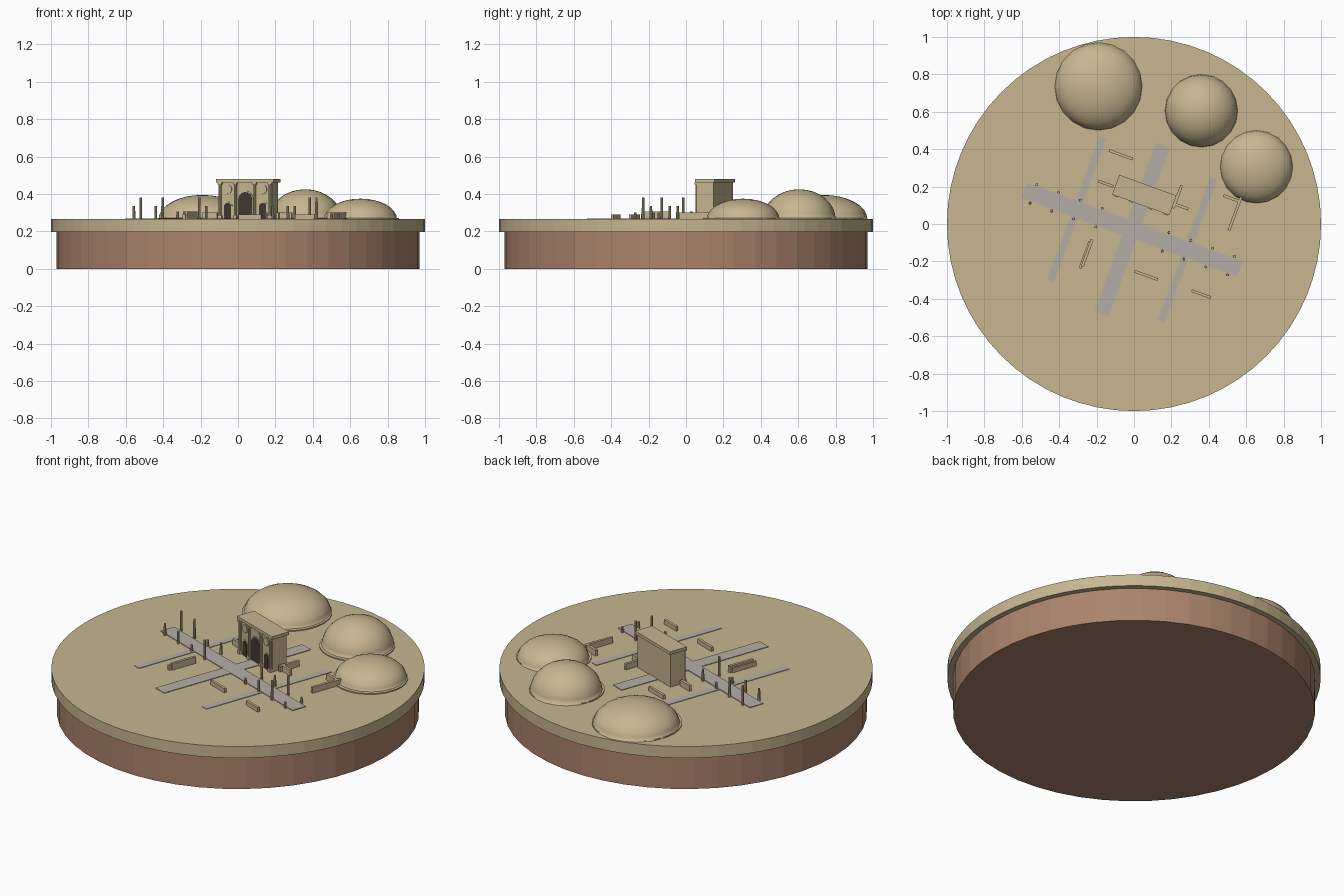
import bpy, bmesh, math
from mathutils import Matrix, Vector

if "Cube" in bpy.data.objects:
    bpy.data.objects.remove(bpy.data.objects["Cube"])

TILT = math.radians(-20)
GROUND = 0.265
TOWN = Vector((-0.01, -0.03, 0))
GATE = Vector((0.055, 0.155, 0))


def material(name, rgb):
    m = bpy.data.materials.new(name)
    m.use_nodes = True
    m.diffuse_color = (*rgb, 1)
    m.node_tree.nodes["Principled BSDF"].inputs["Base Color"].default_value = (*rgb, 1)
    return m


SAND = material("sand", (0.57, 0.47, 0.28))
EARTH = material("earth", (0.41, 0.23, 0.15))
PAVING = material("paving", (0.46, 0.42, 0.38))
STONE = material("stone", (0.56, 0.46, 0.28))
SHADE = material("dark_opening", (0.05, 0.04, 0.03))


def finish(name, bm, mat, loc=(0, 0, 0), rot=0):
    me = bpy.data.meshes.new(name)
    bmesh.ops.recalc_face_normals(bm, faces=bm.faces)
    bm.to_mesh(me)
    bm.free()
    me.materials.append(mat)
    ob = bpy.data.objects.new(name, me)
    ob.location = loc
    ob.rotation_euler.z = rot
    bpy.context.collection.objects.link(ob)
    return ob


def cylinder(name, mat, r, z0, z1, loc=(0, 0), sides=8, r2=None):
    bm = bmesh.new()
    bmesh.ops.create_cone(bm, cap_ends=True, segments=sides, radius1=r,
                          radius2=r if r2 is None else r2, depth=z1 - z0)
    return finish(name, bm, mat, (loc[0], loc[1], (z0 + z1) / 2))


def box(name, mat, size, z0, loc, rot=TILT):
    bm = bmesh.new()
    bmesh.ops.create_cube(bm, size=1)
    bmesh.ops.scale(bm, vec=size, verts=bm.verts)
    return finish(name, bm, mat, (loc[0], loc[1], z0 + size[2] / 2), rot)


def local(origin, x, y):
    return origin + Matrix.Rotation(TILT, 3, "Z") @ Vector((x, y, 0))


def arch_plate(name, mat, x, width, top, y, thick):
    """Round-headed plate standing on the ground on the gate front."""
    r = width / 2
    pts = [(-r, GROUND), (r, GROUND)]
    pts += [(r * math.cos(a), top - r + r * math.sin(a))
            for a in (math.pi * i / 10 for i in range(11))]
    bm = bmesh.new()
    face = bm.faces.new([bm.verts.new((px, 0, pz)) for px, pz in pts])
    ext = bmesh.ops.extrude_face_region(bm, geom=[face])
    bmesh.ops.translate(bm, vec=(0, -thick, 0),
                        verts=[v for v in ext["geom"] if isinstance(v, bmesh.types.BMVert)])
    return finish(name, bm, mat, local(GATE, x, y), TILT)


# Round display base
cylinder("earth_base", EARTH, 0.97, 0, 0.2, sides=48)
cylinder("sand_slab", SAND, 1.0, 0.197, GROUND, sides=64)

# Smooth hills with a slightly wider foot
for i, (x, y, r, h) in enumerate([(-0.19, 0.735, 0.235, 0.13),
                                  (0.36, 0.605, 0.195, 0.16),
                                  (0.655, 0.305, 0.195, 0.11)]):
    bm = bmesh.new()
    bmesh.ops.create_uvsphere(bm, u_segments=20, v_segments=16, radius=1)
    bmesh.ops.bisect_plane(bm, geom=bm.verts[:] + bm.edges[:] + bm.faces[:],
                           plane_co=(0, 0, 0), plane_no=(0, 0, -1), clear_outer=True)
    bmesh.ops.scale(bm, vec=(r, r, h), verts=bm.verts)
    for f in bm.faces:
        f.smooth = True
    finish(f"hill_{i}", bm, SAND, (x, y, GROUND))
    cylinder(f"hill_foot_{i}", SAND, r + 0.008, GROUND - 0.01, GROUND + 0.006,
             (x + 0.004, y - 0.012), 24)

# Paved streets: one avenue and three crossings
ROAD = 0.006
box("main_avenue", PAVING, (1.23, 0.088, ROAD), GROUND - 0.002, TOWN)
box("cross_avenue", PAVING, (0.08, 0.96, ROAD), GROUND - 0.0025, TOWN)
for side, name in ((-1, "right_street"), (1, "left_street")):
    box(name, PAVING, (0.04, 0.82, ROAD), GROUND - 0.003, local(TOWN, side * 0.315, 0))

# Colonnade, with some shafts broken short
north = [0.115, 0.115, 0.04, 0.07, 0.07, 0.07, 0.115, 0.035]
south = [0.07, 0.07, 0.04, 0.115, 0.035, 0.07, 0.115, 0.035]
steps = [s * (0.19 + 0.124 * k) for s, order in ((-1, (3, 2, 1, 0)), (1, (0, 1, 2, 3)))
         for k in order]
for side, heights in ((1, north), (-1, south)):
    for i, (x, h) in enumerate(zip(steps, heights)):
        p = local(TOWN, x, side * 0.053)
        cylinder(f"street_column_{side}_{i}", STONE, 0.0075, GROUND, GROUND + h, p, 8, 0.0065)

# Monumental gate: body, cap and plinth
box("gate_body", STONE, (0.305, 0.092, 0.2), GROUND, GATE)
box("gate_cap", STONE, (0.325, 0.112, 0.018), 0.462, GATE)
FRONT = -0.046

# Dark openings inside raised surrounds
for x, width, top, name in ((0, 0.078, 0.41, "centre"), (-0.1, 0.04, 0.352, "right"),
                            (0.1, 0.04, 0.352, "left")):
    arch_plate(name + "_arch_surround", STONE, x, width + 0.014, top + 0.007, FRONT, 0.003)
    arch_plate(name + "_arch_opening", SHADE, x, width, top, FRONT, 0.005)

# Attached columns, capitals and round medallions
for i, x in enumerate((-0.142, -0.055, 0.055, 0.142)):
    p = local(GATE, x, FRONT - 0.005)
    cylinder(f"gate_column_{i}", STONE, 0.008, GROUND, 0.455, p, 10)
    box(f"gate_capital_{i}", STONE, (0.022, 0.02, 0.012), 0.45, p)
    box(f"gate_pedestal_{i}", STONE, (0.022, 0.02, 0.02), GROUND, p)
for x in (-0.1, 0.1):
    bm = bmesh.new()
    bmesh.ops.create_cone(bm, cap_ends=True, segments=16, radius1=0.024, radius2=0.024,
                          depth=0.008, matrix=Matrix.Rotation(math.pi / 2, 4, "X"))
    finish("medallion", bm, STONE, local(GATE, x, FRONT - 0.002) + Vector((0, 0, 0.425)), TILT)

# Low ruined walls: position, length, height, crosswise or not
walls = [(-0.07, 0.37, 0.135, 0.025, 0), (0.065, -0.275, 0.13, 0.025, 0),
         (0.36, -0.375, 0.11, 0.025, 0), (-0.262, -0.165, 0.155, 0.028, 1),
         (-0.25, -0.155, 0.155, 0.04, 1), (0.232, 0.145, 0.13, 0.035, 1),
         (0.25, 0.095, 0.085, 0.035, 0), (-0.15, 0.215, 0.085, 0.035, 0),
         (0.54, 0.055, 0.19, 0.035, 1), (0.525, 0.135, 0.1, 0.035, 0)]
for i, (x, y, length, height, cross) in enumerate(walls):
    box(f"ruined_wall_{i}", STONE, (length, 0.015, height), GROUND, (x, y),
        TILT + cross * math.pi / 2)
